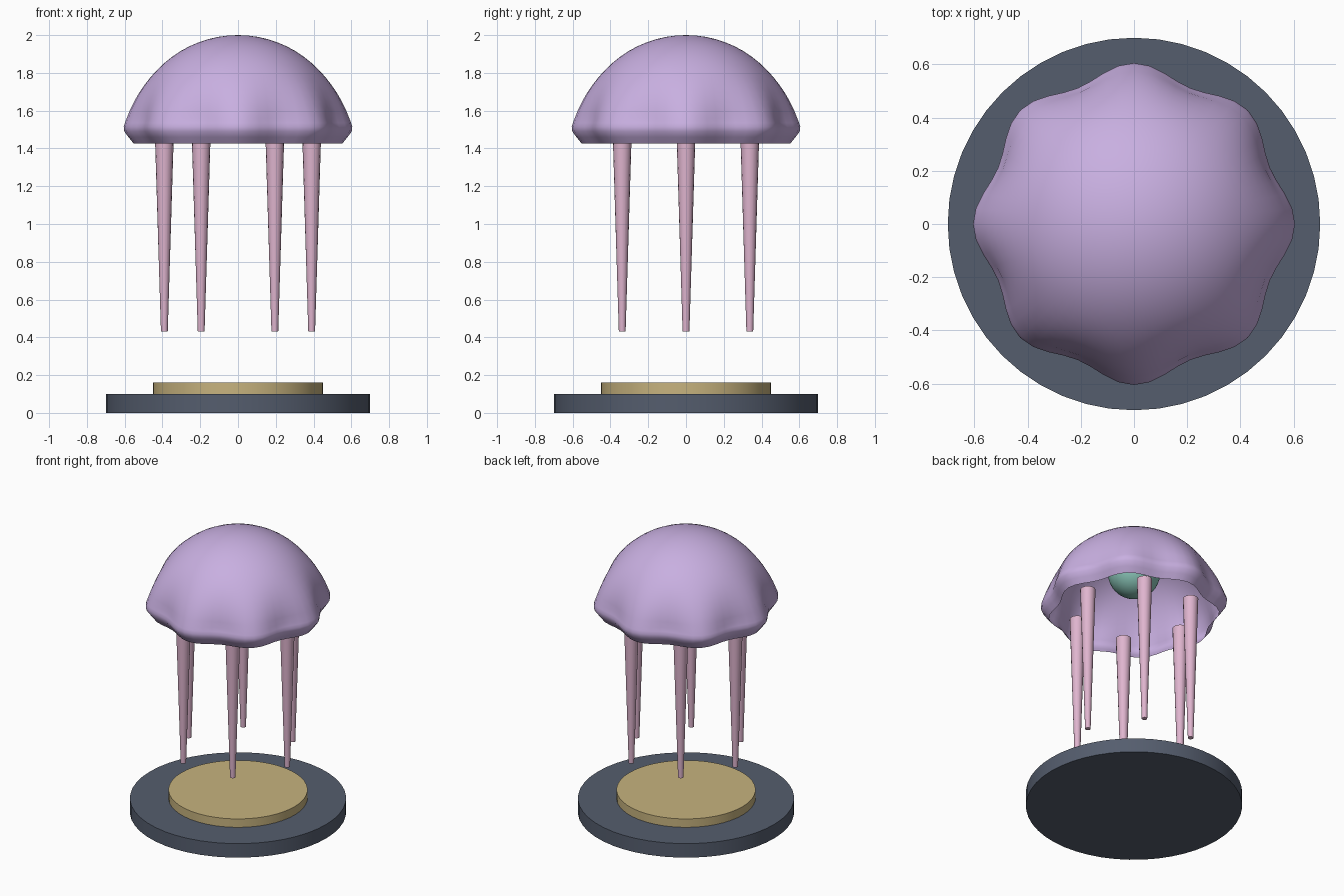
import bpy, bmesh, math

if "Cube" in bpy.data.objects:
    bpy.data.objects.remove(bpy.data.objects["Cube"])


def material(name, rgb):
    m = bpy.data.materials.new(name)
    m.diffuse_color = (*rgb, 1.0)
    m.use_nodes = True
    m.node_tree.nodes["Principled BSDF"].inputs["Base Color"].default_value = m.diffuse_color
    return m


LAVENDER = material("lavender", (0.58, 0.43, 0.75))
PINK = material("soft pink", (0.74, 0.46, 0.62))
TEAL = material("teal", (0.25, 0.55, 0.47))
SLATE = material("slate", (0.09, 0.11, 0.155))
SAND = material("sand", (0.57, 0.45, 0.21))


def finish(obj, name, mat, angle=40):
    obj.name = name
    obj.data.materials.append(mat)
    bpy.ops.object.select_all(action='DESELECT')
    obj.select_set(True)
    bpy.context.view_layer.objects.active = obj
    bpy.ops.object.shade_smooth_by_angle(angle=math.radians(angle))


def tapered(name, mat, x, y, z0, z1, r0, r1, sides):
    bpy.ops.mesh.primitive_cone_add(vertices=sides, radius1=r0, radius2=r1,
                                    depth=z1 - z0, location=(x, y, (z0 + z1) / 2))
    finish(bpy.context.object, name, mat)


# Stand: wide plinth and raised disc
tapered("plinth", SLATE, 0, 0, 0, 0.1, 0.7, 0.7, 48)
tapered("plinth_disc", SAND, 0, 0, 0.1, 0.16, 0.45, 0.45, 48)

# Tentacles in a ring
for i in range(6):
    a = math.radians(60 * i)
    tapered(f"tentacle_{i + 1}", PINK, 0.39 * math.cos(a), 0.39 * math.sin(a),
            0.43, 1.47, 0.018, 0.05, 16)

# Core inside the bell
bpy.ops.mesh.primitive_uv_sphere_add(segments=32, ring_count=16, radius=0.17,
                                     location=(0, 0, 1.74))
finish(bpy.context.object, "core", TEAL)

# Bell: open dome with an eight-lobed flared rim, rings are (z, radius, ripple)
rings = []
for k in range(1, 15):
    t = math.radians(5.2 * k)
    z = 1.43 + 0.57 * math.cos(t)
    rings.append((z, 0.58 * math.sin(t), 0.022 * max(0, (1.85 - z) / 0.27) ** 1.5))
rings += [(1.56, 0.564, 0.025), (1.535, 0.573, 0.026), (1.515, 0.579, 0.026),
          (1.49, 0.576, 0.026), (1.46, 0.555, 0.025), (1.425, 0.528, 0.024)]
SEG = 64
bm = bmesh.new()
top = bm.verts.new((0, 0, 2.0))
loops = []
for z, r, ripple in rings:
    loop = []
    for j in range(SEG):
        a = 2 * math.pi * j / SEG
        rad = r + ripple * math.cos(8 * a)
        loop.append(bm.verts.new((rad * math.cos(a), rad * math.sin(a), z)))
    loops.append(loop)
for j in range(SEG):
    n = (j + 1) % SEG
    bm.faces.new((top, loops[0][j], loops[0][n]))
    for up, low in zip(loops, loops[1:]):
        bm.faces.new((up[j], low[j], low[n], up[n]))
mesh = bpy.data.meshes.new("bell")
bm.to_mesh(mesh)
bm.free()
bell = bpy.data.objects.new("bell", mesh)
bpy.context.collection.objects.link(bell)
finish(bell, "bell", LAVENDER, 60)
